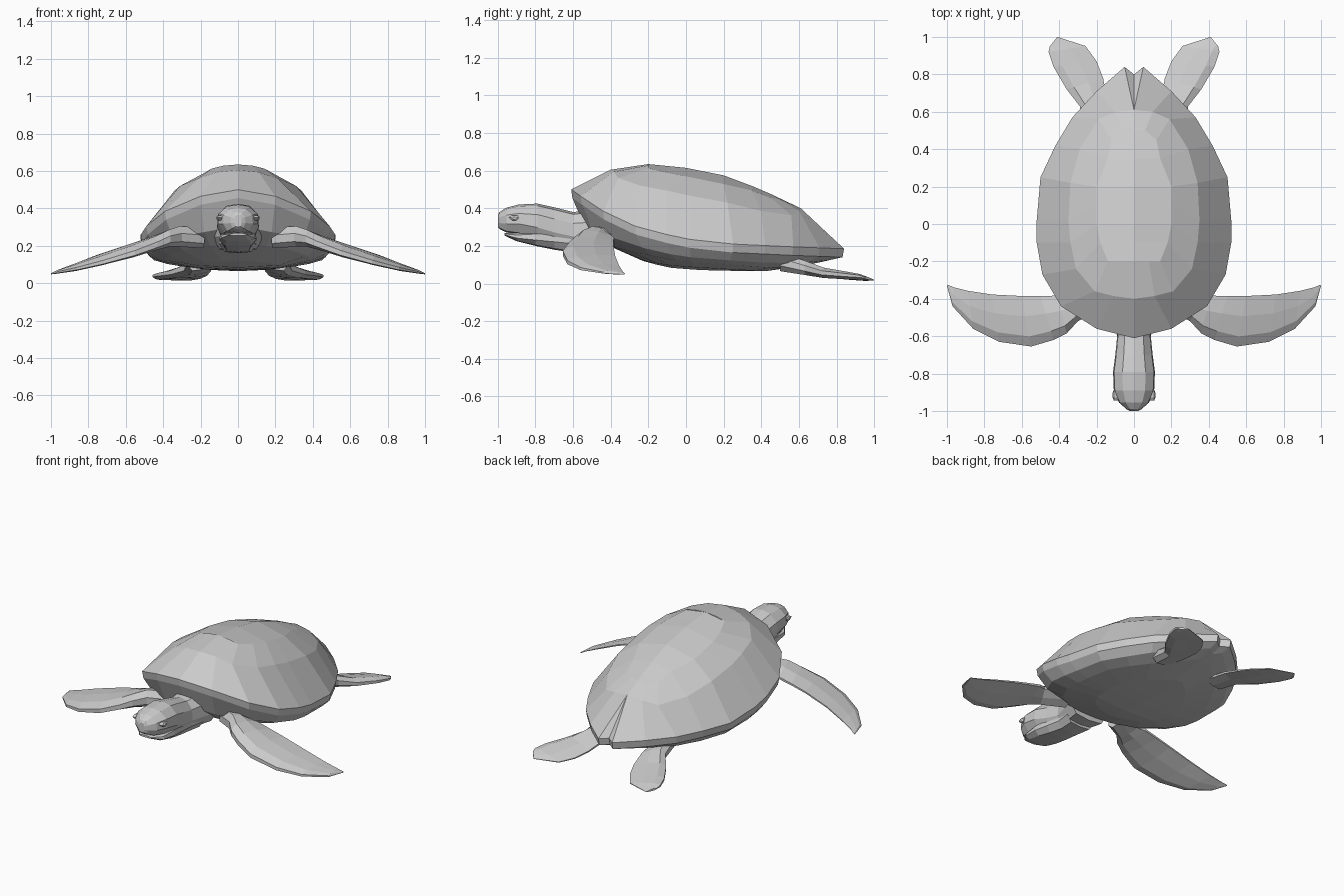
import bpy, bmesh
from mathutils import Vector

if "Cube" in bpy.data.objects:
    bpy.data.objects.remove(bpy.data.objects["Cube"])

grey = bpy.data.materials.new("plain_grey")
grey.diffuse_color = (0.6, 0.6, 0.6, 1)
grey.use_nodes = True
grey.node_tree.nodes["Principled BSDF"].inputs["Base Color"].default_value = grey.diffuse_color


def interp(table, v):
    """Piecewise linear lookup in a list of (key, value) pairs."""
    if v <= table[0][0]:
        return table[0][1]
    for (a, fa), (b, fb) in zip(table, table[1:]):
        if v <= b:
            return fa + (fb - fa) * (v - a) / (b - a)
    return table[-1][1]


def loft(name, rings, caps=True, mirror=False):
    """Skin closed rings of equal length with flat faces."""
    bm = bmesh.new()
    rows = [[bm.verts.new(p) for p in r] for r in rings]
    n = len(rings[0])
    for r, s in zip(rows, rows[1:]):
        for i in range(n):
            j = (i + 1) % n
            bm.faces.new((r[i], r[j], s[j], s[i]))
    if caps:
        bm.faces.new(rows[0])
        bm.faces.new(rows[-1])
    bmesh.ops.remove_doubles(bm, verts=bm.verts, dist=0.0005)
    bmesh.ops.recalc_face_normals(bm, faces=bm.faces)
    mesh = bpy.data.meshes.new(name)
    bm.to_mesh(mesh)
    bm.free()
    mesh.materials.append(grey)
    ob = bpy.data.objects.new(name, mesh)
    bpy.context.collection.objects.link(ob)
    if mirror:
        ob.modifiers.new("Mirror", 'MIRROR')
    return ob


def both_sides(half):
    return half + [(-x, y, z) for x, y, z in half[-2:0:-1]]


# Shell: half outlines of the rim, the middle plates and the top plate
rim = [(0, -.61), (.2, -.56), (.39, -.44), (.49, -.27), (.52, -.1), (.52, .02),
       (.5, .25), (.42, .42), (.33, .57), (.2, .71), (.05, .84), (0, .8)]
mid = [(0, -.4), (.11, -.385), (.21, -.36), (.31, -.24), (.34, -.1), (.35, .02),
       (.34, .22), (.29, .4), (.19, .56), (.1, .6), (0, .61), (0, .61)]
top = [(0, -.2), (.08, -.2), (.14, -.2), (.18, -.1), (.2, 0), (.2, .1),
       (.2, .2), (.14, .35), (.12, .45), (.06, .5), (0, .52), (0, .52)]
rim_z = [(-.61, .5), (-.56, .465), (-.44, .385), (-.27, .305), (-.1, .26),
         (.02, .235), (.25, .21), (.57, .195), (.84, .185)]
ridge_z = [(-.61, .5), (-.4, .605), (-.2, .635), (0, .615), (.2, .575),
           (.4, .5), (.61, .4), (.84, .185)]
belly_z = [(-.61, .4), (-.5, .25), (-.4, .19), (-.3, .14), (-.1, .085),
           (.1, .07), (.45, .065), (.6, .09), (.84, .14)]
width = [(y, x) for x, y in rim[:-1]]
BAND = .045


def across(x, y):
    return min(1, x / max(interp(width, y), .001))


def dome(x, y):
    a, b = interp(rim_z, y), interp(ridge_z, y)
    return (x, y, a + (b - a) * (1 - across(x, y) ** 2) ** .8)


def belly(x, y):
    a, b = interp(rim_z, y) - BAND, interp(belly_z, y)
    return (x, y, a + (b - a) * (1 - across(x, y) ** 2) ** .5)


def shrunk(k):
    return [(x * k, .08 + (y - .08) * k) for x, y in rim]


upper = [(x, y, interp(rim_z, y)) for x, y in rim]
lower = [(x * .985, y * .99, interp(rim_z, y) - BAND) for x, y in rim]
shell_rings = [
    [dome(0, y) for x, y in top],
    [dome(x, y) for x, y in top],
    [dome(x, y) for x, y in mid],
    upper, lower,
    [belly(x, y) for x, y in shrunk(.9)],
    [belly(x, y) for x, y in shrunk(.75)],
    [belly(x, y) for x, y in shrunk(.45)],
    [belly(0, y) for x, y in shrunk(.45)],
]
loft("shell_and_belly", [both_sides(r) for r in shell_rings], caps=False)


# Head, neck and jaw: faceted sections along y
def section(y, w, lo, hi):
    h = hi - lo
    return both_sides([(0, y, hi), (w * .55, y, hi - h * .06), (w * .95, y, hi - h * .3),
                       (w, y, lo + h * .35), (w * .7, y, lo + h * .05), (0, y, lo)])


loft("head_and_neck", [section(*s) for s in (
    (-.42, .14, .17, .40), (-.6, .09, .18, .38), (-.7, .1, .2, .405),
    (-.79, .112, .23, .425), (-.89, .108, .262, .42), (-.955, .08, .272, .403),
    (-.99, .04, .29, .38), (-1, .02, .3, .365))])
loft("jaw", [section(*s) for s in (
    (-.5, .1, .16, .3), (-.6, .085, .165, .3), (-.7, .092, .18, .3),
    (-.8, .1, .2, .29), (-.9, .09, .225, .272), (-.965, .045, .255, .268))])

# Eyes: small lens with heavy lid on each side of the head
loft("eye", [[(x, -.915 + a * k, .348 + b * k) for a, b in (
    (-.028, .004), (-.012, .014), (.02, .014), (.028, .004), (.012, -.014), (-.01, -.012))]
    for x, k in ((.085, 1), (.108, 1), (.114, .5))], mirror=True)


# Flippers: blades spanned between a leading and a trailing edge
def blade(name, sections):
    rings = []
    for lead, trail, t in sections:
        a, b, up = Vector(lead), Vector(trail), Vector((0, 0, t))
        rings.append([a.lerp(b, u) + up * h for u, h in (
            (0, -.25), (0, .15), (.2, .5), (.6, .4), (1, .08),
            (1, -.08), (.6, -.35), (.2, -.5))])
    loft(name, rings, mirror=True)


blade("front_flipper", [
    ((.18, -.45, .24), (.2, -.28, .25), .11),
    ((.30, -.52, .25), (.36, -.40, .25), .11),
    ((.36, -.585, .24), (.41, -.383, .24), .09),
    ((.43, -.62, .21), (.5, -.385, .22), .075),
    ((.55, -.655, .165), (.6, -.385, .195), .065),
    ((.72, -.63, .115), (.76, -.377, .145), .05),
    ((.86, -.56, .08), (.89, -.357, .095), .035),
    ((.97, -.44, .058), (.965, -.338, .066), .018),
    ((1, -.33, .05), (.995, -.325, .052), .006)])
blade("rear_flipper", [
    ((.27, .5, .12), (.14, .5, .1), .1),
    ((.29, .63, .085), (.145, .67, .07), .075),
    ((.36, .72, .06), (.165, .78, .045), .055),
    ((.43, .84, .048), (.2, .87, .027), .042),
    ((.457, .92, .04), (.26, .952, .016), .03),
    ((.45, .95, .032), (.41, 1, .018), .014)])
